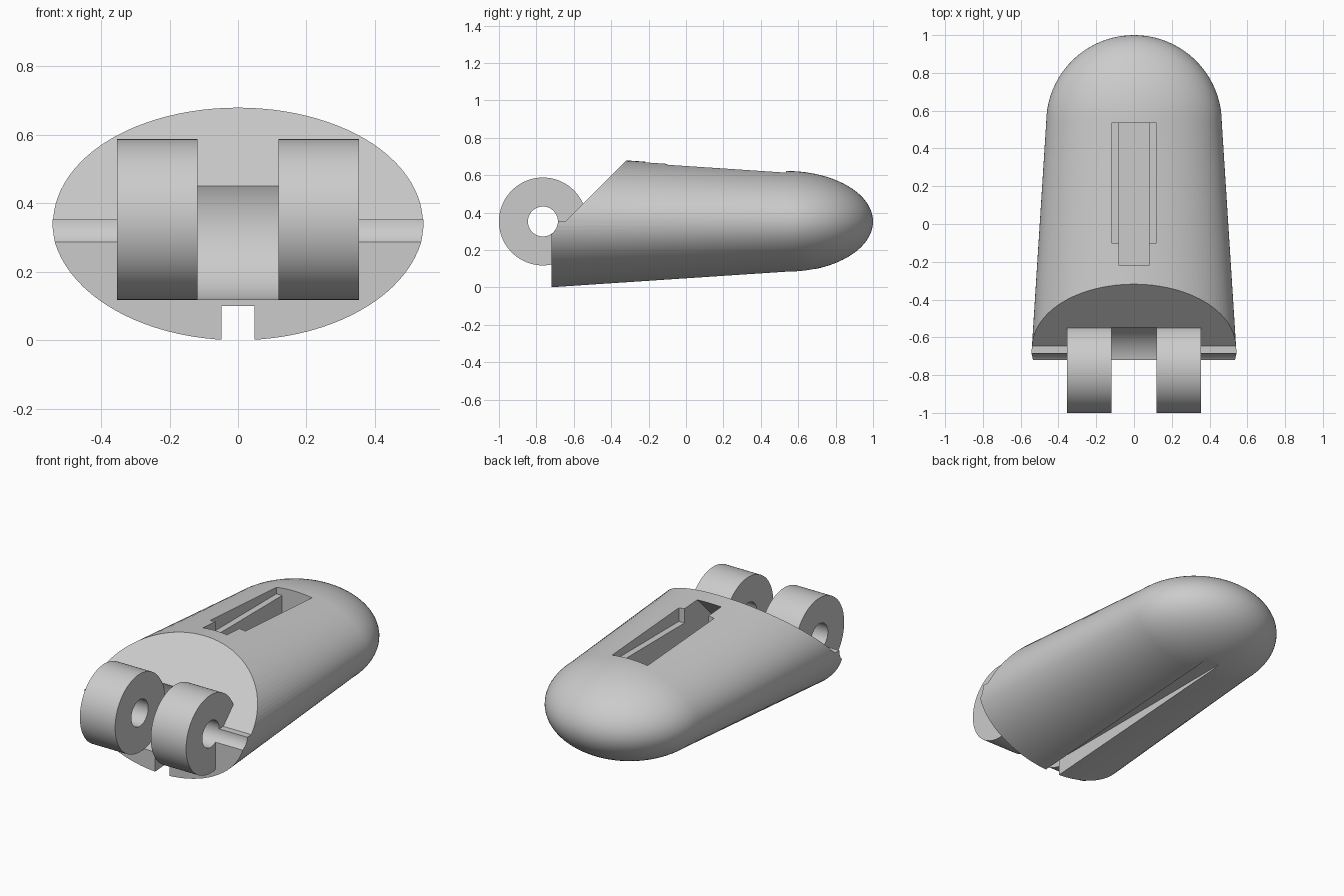
import bpy, bmesh, math
from mathutils import Matrix

if "Cube" in bpy.data.objects:
    bpy.data.objects.remove(bpy.data.objects["Cube"], do_unlink=True)

MID = 0.353          # height of the centre line
HINGE_Y = -0.765     # hinge axis position

grey = bpy.data.materials.new("light_grey")
grey.use_nodes = True
grey.diffuse_color = (0.6, 0.6, 0.6, 1)
grey.node_tree.nodes["Principled BSDF"].inputs["Base Color"].default_value = (0.6, 0.6, 0.6, 1)


def make(name, bm):
    bmesh.ops.recalc_face_normals(bm, faces=bm.faces)
    mesh = bpy.data.meshes.new(name)
    bm.to_mesh(mesh)
    bm.free()
    mesh.materials.append(grey)
    ob = bpy.data.objects.new(name, mesh)
    bpy.context.collection.objects.link(ob)
    return ob


def prism(name, profile, x0, x1):
    """Extrude a (y, z) profile along x."""
    bm = bmesh.new()
    face = bm.faces.new([bm.verts.new((x0, y, z)) for y, z in profile])
    ext = bmesh.ops.extrude_face_region(bm, geom=[face])
    moved = [v for v in ext["geom"] if isinstance(v, bmesh.types.BMVert)]
    bmesh.ops.translate(bm, vec=(x1 - x0, 0, 0), verts=moved)
    return make(name, bm)


def hinge_cylinder(name, radius, x0, x1):
    bm = bmesh.new()
    mat = Matrix.Translation(((x0 + x1) / 2, HINGE_Y, MID)) @ Matrix.Rotation(math.pi / 2, 4, 'Y')
    bmesh.ops.create_cone(bm, cap_ends=True, segments=96, radius1=radius,
                          radius2=radius, depth=x1 - x0, matrix=mat)
    return make(name, bm)


def cut(ob, cutters):
    for c in cutters:
        c.hide_render = True
        mod = ob.modifiers.new(c.name, 'BOOLEAN')
        mod.operation, mod.solver, mod.object = 'DIFFERENCE', 'EXACT', c
    bpy.context.view_layer.update()
    graph = bpy.context.evaluated_depsgraph_get()
    mesh = bpy.data.meshes.new_from_object(ob.evaluated_get(graph))
    ob.modifiers.clear()
    ob.data = mesh
    for c in cutters:
        bpy.data.objects.remove(c, do_unlink=True)


def smooth(ob):
    bpy.ops.object.select_all(action='DESELECT')
    ob.select_set(True)
    bpy.context.view_layer.objects.active = ob
    bpy.ops.object.shade_smooth_by_angle(angle=math.radians(25))


# Body: tapered elliptical tube closed by a rounded tip
DOME_Y, RX, RZ, SEG, STEPS = 0.535, 0.465, 0.27, 96, 20
sections = [(-0.72, 0.545, 0.353)]
for i in range(STEPS):
    a = math.pi / 2 * i / STEPS
    sections.append((DOME_Y + RX * math.sin(a), RX * math.cos(a), RZ * math.cos(a)))
bm = bmesh.new()
rings = []
for y, rx, rz in sections:
    angles = [2 * math.pi * k / SEG for k in range(SEG)]
    rings.append([bm.verts.new((rx * math.cos(t), y, MID + rz * math.sin(t))) for t in angles])
for a, b in zip(rings, rings[1:]):
    for k in range(SEG):
        n = (k + 1) % SEG
        bm.faces.new((a[k], a[n], b[n], b[k]))
tip = bm.verts.new((0, DOME_Y + RX, MID))
for k in range(SEG):
    bm.faces.new((rings[-1][k], rings[-1][(k + 1) % SEG], tip))
bm.faces.new(rings[0])
body = make("finger_body", bm)

# Cuts: sloped front, hinge gap, pin hole, top channel with ledge, bottom groove
cut(body, [
    prism("slope_cut", [(-0.645, MID), (-1.2, MID), (-1.2, 1.2), (0.202, 1.2)], -1, 1),
    hinge_cylinder("gap_cut", 0.238, -0.119, 0.119),
    hinge_cylinder("pin_cut", 0.08, -1, 1),
    prism("channel_cut", [(DOME_Y, 0.8), (DOME_Y, 0.45), (-0.44, 0.45), (-0.09, 0.8)], -0.08, 0.08),
    prism("ledge_cut", [(DOME_Y, 0.8), (DOME_Y, 0.575), (-0.1, 0.575), (-0.1, 0.8)], -0.118, 0.118),
    prism("groove_cut", [(-1, -0.2), (1, -0.2), (1, 0.1), (-1, 0.1)], -0.048, 0.048),
])
smooth(body)

# Hinge knuckles with a pin hole
for side, x0, x1 in (("right", -0.354, -0.119), ("left", 0.119, 0.354)):
    knuckle = hinge_cylinder(side + "_hinge_knuckle", 0.235, x0, x1)
    cut(knuckle, [hinge_cylinder("pin_cut", 0.08, -1, 1)])
    smooth(knuckle)
